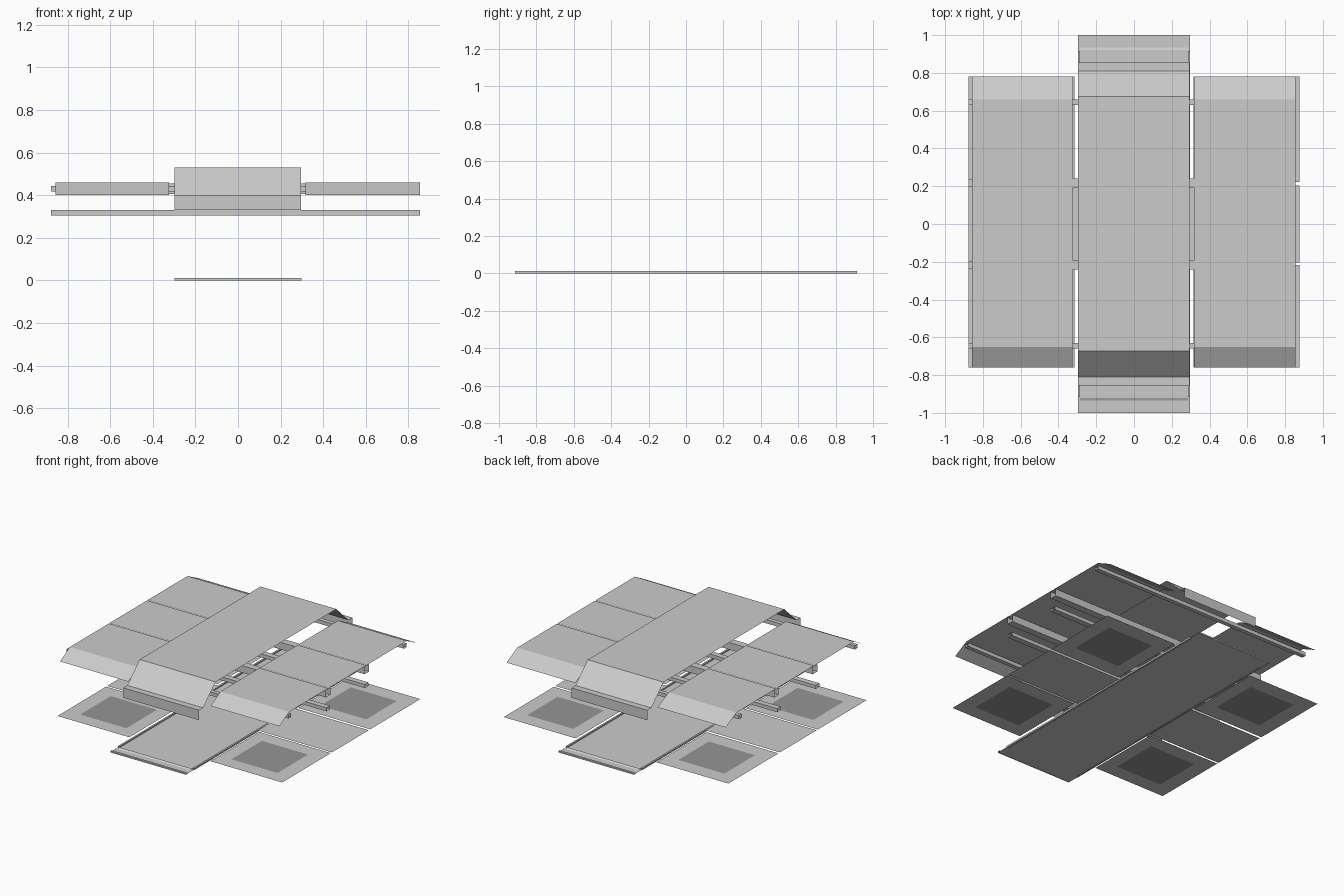
import bpy

if "Cube" in bpy.data.objects:
    bpy.data.objects.remove(bpy.data.objects["Cube"])

dark = bpy.data.materials.new("dark_inlay")
dark.diffuse_color = (0.3, 0.3, 0.3, 1)
dark.use_nodes = True
dark.node_tree.nodes["Principled BSDF"].inputs["Base Color"].default_value = dark.diffuse_color


def mesh(name, verts, faces, mat=None):
    me = bpy.data.meshes.new(name)
    me.from_pydata(verts, [], faces)
    ob = bpy.data.objects.new(name, me)
    bpy.context.collection.objects.link(ob)
    if mat:
        me.materials.append(mat)
    return ob


def extrude_x(name, profile, x0, x1, closed=False):
    """Open-ended sheet or tube: a (y, z) profile swept along x."""
    n = len(profile)
    verts = [(x, y, z) for x in (x0, x1) for y, z in profile]
    faces = [(i, n + i, n + (i + 1) % n, (i + 1) % n)
             for i in range(n if closed else n - 1)]
    return mesh(name, verts, faces)


def tube_x(name, y, z0, z1, width, x0, x1):
    a, b = y - width / 2, y + width / 2
    return extrude_x(name, [(a, z0), (a, z1), (b, z1), (b, z0)], x0, x1, True)


def sheet(name, x0, x1, y0, y1, z, mat=None):
    return mesh(name, [(x0, y0, z), (x1, y0, z), (x1, y1, z), (x0, y1, z)],
                [(0, 1, 2, 3)], mat)


# raised central roof with sloping eaves
extrude_x("central_roof", [(-.81, .40), (-.672, .53), (.675, .53), (.81, .40)],
          -.297, .295)

# hanging fascia plates with a narrow soffit at both ends of the central roof
for s in (-1, 1):
    extrude_x("end_fascia", [(s * .81, .40), (s * .855, .40), (s * .855, .33)],
              -.297, .295)

# side roofs, each in three sections with thin seams
for x0, x1 in ((-.857, -.325), (.318, .855)):
    extrude_x("side_roof_front", [(-.76, .40), (-.65, .46), (-.215, .46)], x0, x1)
    extrude_x("side_roof_middle", [(-.205, .46), (.21, .46)], x0, x1)
    extrude_x("side_roof_back", [(.22, .46), (.66, .46), (.78, .40)], x0, x1)

# cross beams, open-ended tubes
for s in (-1, 1):
    tube_x("outer_beam", s * .645, .417, .443, .03, -.877, .855)
    tube_x("upper_beam", s * .215, .405, .455, .05, -.857, .855)
    tube_x("lower_beam", s * .215, .305, .33, .04, -.877, .855)

# central floor strip, with raised curbs along its edges
sheet("floor_strip", -.297, .297, -1, 1, .003)
for s in (-1, 1):
    xa, xb = sorted((s * .285, s * .297))
    sheet("curb_top", xa, xb, -.915, .915, .012)
    for x in (xa, xb):
        mesh("curb_side", [(x, -.915, 0), (x, .915, 0), (x, .915, .012), (x, -.915, .012)],
             [(0, 1, 2, 3)])
    extrude_x("end_curb", [(s * .92, .003), (s * .92, .01), (s * .935, .003)],
              -.285, .285)
    extrude_x("strip_end_lip", [(s * .985, .01), (s, .01), (s, 0)], -.297, .297)

    # side floor of the cross, between the corner panels
    sheet("cross_floor", *sorted((s * .297, s * .877)), -.205, .205, .01)

# corner floor panels: a border of eight faces around a dark inlay
for sx in (-1, 1):
    for y0, y1 in ((-.76, -.218), (.222, .78)):
        xs = sorted(sx * v for v in (.316, .41, .77, .877))
        ym = (y0 + y1) / 2
        ys = [y0, ym - .17, ym + .17, y1]
        faces = [(j * 4 + i, j * 4 + i + 1, j * 4 + i + 5, j * 4 + i + 4)
                 for j in range(3) for i in range(3) if (i, j) != (1, 1)]
        mesh("corner_floor", [(x, y, .01) for y in ys for x in xs], faces)
        sheet("floor_inlay", xs[1], xs[2], ys[1], ys[2], .01, dark)
